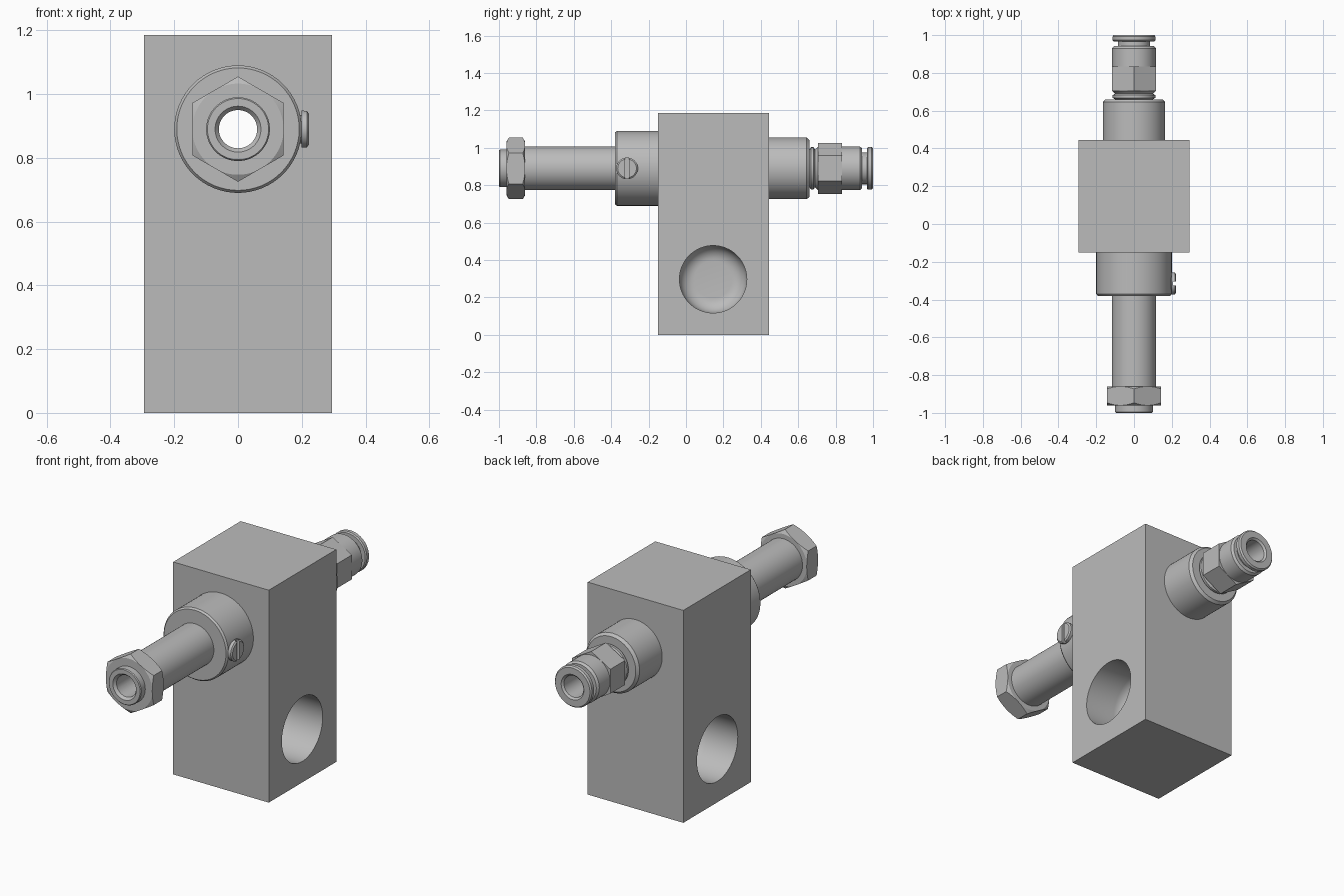
import bpy, bmesh
from math import pi, sin, cos, radians
from mathutils import Vector, Matrix

if "Cube" in bpy.data.objects:
    bpy.data.objects.remove(bpy.data.objects["Cube"], do_unlink=True)

grey = bpy.data.materials.new("plain grey metal")
grey.use_nodes = True
colour = (0.5, 0.5, 0.5, 1)
grey.diffuse_color = colour
grey.node_tree.nodes["Principled BSDF"].inputs["Base Color"].default_value = colour

AXIS_Z = 0.89      # height of the fitting axis
BORE = 0.06        # radius of the through bore


def finish(name, bm):
    bmesh.ops.recalc_face_normals(bm, faces=bm.faces)
    mesh = bpy.data.meshes.new(name)
    bm.to_mesh(mesh)
    bm.free()
    mesh.materials.append(grey)
    ob = bpy.data.objects.new(name, mesh)
    bpy.context.collection.objects.link(ob)
    return ob


def lathe(name, profile, centre=(0, 0, AXIS_Z), axis="Y", closed=False, steps=64):
    """Spin (position, radius) points about a line along X or Y."""
    bm = bmesh.new()
    c = Vector(centre)
    direction = Vector((0, 1, 0)) if axis == "Y" else Vector((1, 0, 0))
    verts = [bm.verts.new(c + direction * p + Vector((0, 0, r))) for p, r in profile]
    pairs = list(zip(verts, verts[1:]))
    if closed:
        pairs.append((verts[-1], verts[0]))
    edges = [bm.edges.new(p) for p in pairs]
    bmesh.ops.spin(bm, geom=verts + edges, cent=c, axis=direction,
                   angle=2 * pi, steps=steps)
    bmesh.ops.remove_doubles(bm, verts=bm.verts, dist=0.0002)
    return finish(name, bm)


def box(name, low, high):
    bm = bmesh.new()
    low, high = Vector(low), Vector(high)
    bmesh.ops.create_cube(bm, size=1, matrix=Matrix.Translation((low + high) / 2)
                          @ Matrix.Diagonal((high - low).to_4d()))
    return finish(name, bm)


def hexagon(name, radius, y0, y1):
    bm = bmesh.new()
    ring = [bm.verts.new((radius * sin(k * pi / 3), y0, AXIS_Z + radius * cos(k * pi / 3)))
            for k in range(6)]
    cap = bm.faces.new(ring)
    out = bmesh.ops.extrude_face_region(bm, geom=[cap])["geom"]
    moved = [g for g in out if isinstance(g, bmesh.types.BMVert)]
    bmesh.ops.translate(bm, verts=moved, vec=(0, y1 - y0, 0))
    return finish(name, bm)


def select_only(ob):
    bpy.ops.object.select_all(action="DESELECT")
    ob.select_set(True)
    bpy.context.view_layer.objects.active = ob


def combine(ob, tool, operation):
    select_only(ob)
    mod = ob.modifiers.new("cut", "BOOLEAN")
    mod.operation, mod.solver, mod.object = operation, "EXACT", tool
    bpy.ops.object.modifier_apply(modifier=mod.name)
    bpy.data.objects.remove(tool, do_unlink=True)


def smooth(ob):
    select_only(ob)
    bpy.ops.object.shade_smooth_by_angle(angle=radians(30))


def bore(ob):
    combine(ob, lathe("bore_cutter", [(-1.2, 0), (-1.2, BORE), (1.2, BORE), (1.2, 0)]),
            "DIFFERENCE")


# Main block with the bore and a round-bottomed pocket in each side
block = box("block", (-0.295, -0.15, 0), (0.295, 0.445, 1.185))
bore(block)
POCKET, FILLET, FLOOR = 0.18, 0.08, 0.03
for side in (1, -1):
    arc = [(FLOOR + FILLET * (1 - sin(a)), POCKET - FILLET * (1 - cos(a)))
           for a in (pi / 2 * k / 8 for k in range(8, -1, -1))]
    profile = [(FLOOR, 0)] + arc + [(0.35, POCKET), (0.35, 0)]
    cutter = lathe("pocket_cutter", [(side * p, r) for p, r in profile],
                   (0, 0.145, 0.297), "X")
    combine(block, cutter, "DIFFERENCE")
smooth(block)

# Front collar, then the threaded tube with its tip
smooth(lathe("front_collar", [(-0.15, BORE), (-0.15, 0.2), (-0.37, 0.2),
                              (-0.38, 0.192), (-0.38, BORE)], closed=True))
smooth(lathe("front_tube", [(-0.38, BORE), (-0.38, 0.117), (-0.9, 0.117), (-0.9, 0.1),
                            (-0.995, 0.1), (-1, 0.096), (-1, 0.072), (-0.985, BORE)],
             closed=True))

# Lock nut with corners turned off at both ends
nut = hexagon("lock_nut", 0.165, -0.96, -0.86)
combine(nut, lathe("nut_turning", [(-0.96, 0), (-0.96, 0.143), (-0.945, 0.168),
                                   (-0.875, 0.168), (-0.86, 0.143), (-0.86, 0)]),
        "INTERSECT")
bore(nut)
smooth(nut)

# Slotted set screw on the collar side
screw = lathe("set_screw", [(0.17, 0), (0.17, 0.045), (0.199, 0.045), (0.199, 0.058),
                            (0.216, 0.058), (0.222, 0.05), (0.222, 0)],
              (0, -0.315, AXIS_Z), "X", steps=40)
combine(screw, box("slot_cutter", (0.207, -0.325, 0.8), (0.25, -0.305, 1)), "DIFFERENCE")
smooth(screw)

# Rear boss
smooth(lathe("rear_boss", [(0.445, BORE), (0.445, 0.165), (0.645, 0.165),
                           (0.66, 0.152), (0.66, BORE)], closed=True))

# Rear push-in fitting: base ring, body, groove and release flange
smooth(lathe("rear_fitting", [(0.66, BORE), (0.66, 0.1), (0.668, 0.113), (0.682, 0.113),
                              (0.69, 0.1), (0.705, 0.116), (0.93, 0.116),
                              (0.942, 0.106), (0.942, 0.085), (0.967, 0.085),
                              (0.967, 0.108), (0.973, 0.114), (0.992, 0.114),
                              (1, 0.107), (1, 0.07), (0.99, BORE)], closed=True))

# Wrench flats on the rear fitting
flats = hexagon("wrench_hexagon", 0.136, 0.705, 0.835)
bore(flats)
smooth(flats)
